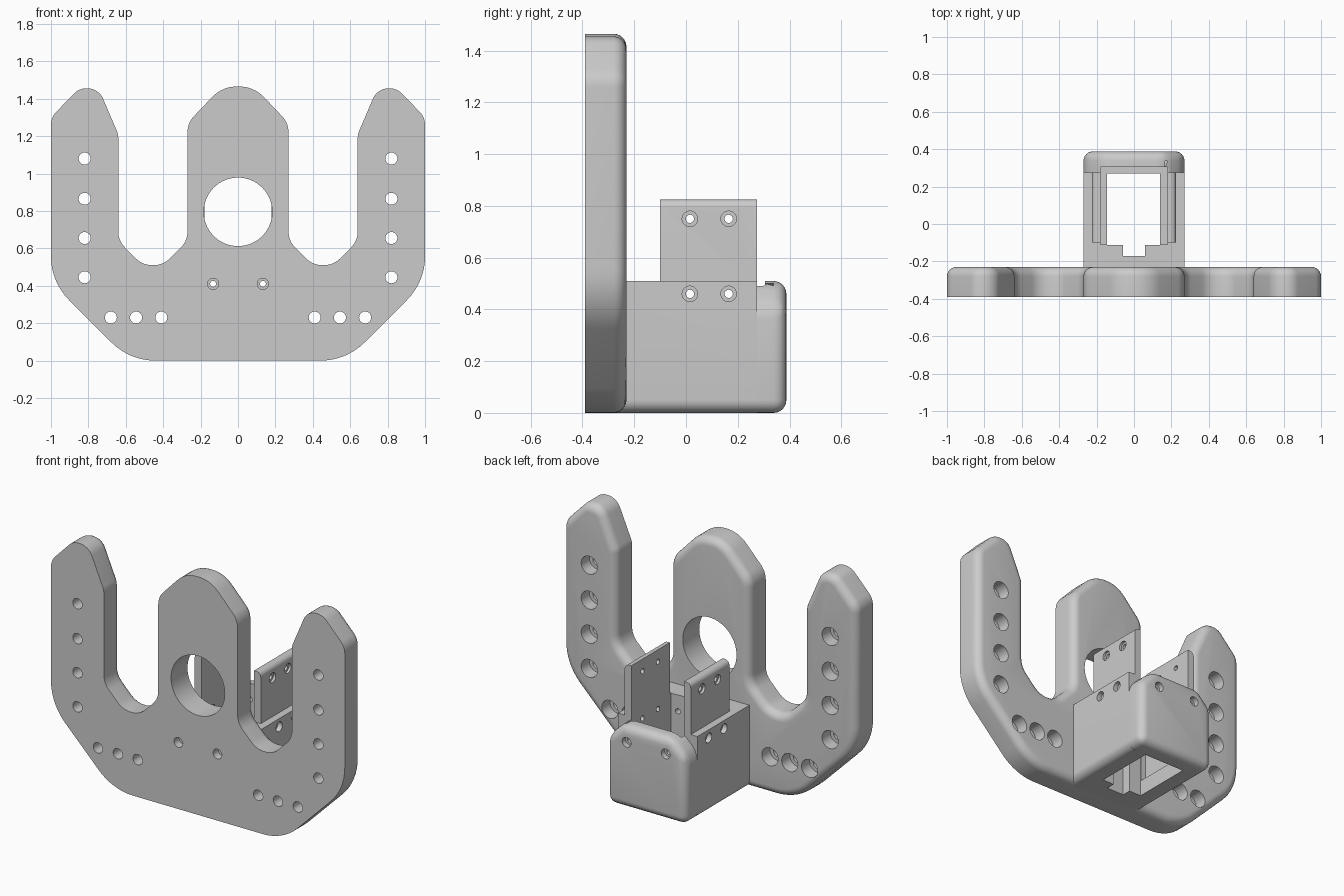
import bpy, bmesh
from math import tan, sin, pi, radians
from mathutils import Vector, Matrix

cube = bpy.data.objects.get("Cube")
if cube:
    bpy.data.objects.remove(cube)

grey = bpy.data.materials.new("plain grey")
grey.use_nodes = True
colour = (0.6, 0.6, 0.6, 1)
grey.diffuse_color = colour
grey.node_tree.nodes["Principled BSDF"].inputs["Base Color"].default_value = colour


def fillet(corners, steps=8):
    """Round each (x, z, radius) corner of a closed outline."""
    out = []
    for i, (x, z, r) in enumerate(corners):
        p = Vector((x, z))
        if r == 0:
            out.append(p)
            continue
        a = (Vector(corners[i - 1][:2]) - p).normalized()
        b = (Vector(corners[(i + 1) % len(corners)][:2]) - p).normalized()
        half = a.angle(b) / 2
        c = p + (a + b).normalized() * r / sin(half)
        start = (p + a * r / tan(half) - c).normalized()
        end = (p + b * r / tan(half) - c).normalized()
        out += [c + start.slerp(end, k / steps).normalized() * r for k in range(steps + 1)]
    return out


def make_object(name, bm):
    bmesh.ops.recalc_face_normals(bm, faces=bm.faces)
    mesh = bpy.data.meshes.new(name)
    bm.to_mesh(mesh)
    bm.free()
    mesh.materials.append(grey)
    obj = bpy.data.objects.new(name, mesh)
    bpy.context.collection.objects.link(obj)
    return obj


def prism(name, corners, y0, y1, round_back=0, round_sides=False):
    """Extrude a front outline along y and round its back edges."""
    bm = bmesh.new()
    front = bm.faces.new([bm.verts.new((p.x, y0, p.y)) for p in fillet(corners)])
    ext = bmesh.ops.extrude_face_region(bm, geom=[front], use_keep_orig=True)
    back = {v for v in ext["geom"] if isinstance(v, bmesh.types.BMVert)}
    for v in back:
        v.co.y = y1
    bmesh.ops.recalc_face_normals(bm, faces=bm.faces)
    if round_back:
        need = 1 if round_sides else 2
        edges = [e for e in bm.edges if sum(v in back for v in e.verts) >= need]
        bmesh.ops.bevel(bm, geom=edges, offset=round_back, segments=6,
                        profile=0.5, affect='EDGES', clamp_overlap=False)
    return make_object(name, bm)


def rod(axis, a, b, u, v, r, sides=32):
    """Cylinder along y at (x, z) = (u, v), or along x at (y, z) = (u, v)."""
    mid = (a + b) / 2
    if axis == 'y':
        m = Matrix.Translation((u, mid, v)) @ Matrix.Rotation(pi / 2, 4, 'X')
    else:
        m = Matrix.Translation((mid, u, v)) @ Matrix.Rotation(pi / 2, 4, 'Y')
    return lambda bm: bmesh.ops.create_cone(
        bm, cap_ends=True, segments=sides, radius1=r, radius2=r, depth=b - a, matrix=m)


def block(x0, x1, y0, y1, z0, z1):
    m = Matrix.Translation(((x0 + x1) / 2, (y0 + y1) / 2, (z0 + z1) / 2))
    m = m @ Matrix.Diagonal((x1 - x0, y1 - y0, z1 - z0, 1))
    return lambda bm: bmesh.ops.create_cube(bm, size=1, matrix=m)


def cut(obj, *solids):
    bm = bmesh.new()
    for solid in solids:
        solid(bm)
    cutter = make_object("cutter", bm)
    cutter.hide_render = True
    mod = obj.modifiers.new("cut", 'BOOLEAN')
    mod.operation, mod.solver, mod.object = 'DIFFERENCE', 'EXACT', cutter
    bpy.context.view_layer.objects.active = obj
    bpy.ops.object.modifier_apply(modifier=mod.name)
    bpy.data.objects.remove(cutter)


# Three-pronged face plate
half = [(0.58, 0, 0.33), (1, 0.42, 0.33), (1, 1.3, 0.1), (0.85, 1.455, 0.09),
        (0.745, 1.455, 0.09), (0.64, 1.21, 0.1), (0.64, 0.64, 0.12),
        (0.51, 0.51, 0.12), (0.4, 0.51, 0.12), (0.27, 0.64, 0.12),
        (0.27, 1.27, 0.12), (0.085, 1.465, 0.18)]
outline = half + [(-x, z, r) for x, z, r in reversed(half)]
plate = prism("face_plate", outline, -0.39, -0.23, 0.05)

# Box behind the plate, with a rounded rear lip
main = prism("box_body", [(-0.27, 0, 0.05), (0.27, 0, 0.05), (0.27, 0.51, 0),
                          (-0.27, 0.51, 0)], -0.285, 0.275)
lip = prism("box_rear_lip", [(-0.27, 0, 0), (0.27, 0, 0), (0.27, 0.41, 0), (0.17, 0.51, 0),
                             (-0.17, 0.51, 0), (-0.27, 0.41, 0)], 0.275, 0.388, 0.05, True)

# Upright side brackets with a rounded outer top edge
brackets = [prism(name, [(s * 0.18, 0.49, 0), (s * 0.225, 0.49, 0),
                         (s * 0.225, 0.825, 0.03), (s * 0.18, 0.825, 0)], -0.1, 0.275)
            for name, s in (("left_bracket", 1), ("right_bracket", -1))]

# Mounting holes in the wings, counterbored from behind, and the large centre hole
spots = [(s * 0.82, z) for s in (1, -1) for z in (0.445, 0.655, 0.865, 1.08)]
spots += [(s * x, 0.23) for s in (1, -1) for x in (0.41, 0.545, 0.68)]
cut(plate, rod('y', -0.5, -0.1, 0, 0.795, 0.183, 64),
    *[rod('y', -0.5, -0.1, x, z, 0.032) for x, z in spots])
cut(plate, *[rod('y', -0.31, -0.1, x, z, 0.055) for x, z in spots])

# Box cavity, floor opening, cable slot and the gap before the lip
for part in (main, lip):
    cut(part, block(-0.18, 0.18, -0.11, 0.305, 0.1, 0.7))
cut(main, block(-0.145, 0.14, -0.113, 0.27, -0.1, 0.7))
cut(main, block(-0.06, 0.06, -0.17, -0.05, -0.1, 0.7))
cut(lip, block(-0.4, 0.4, 0.2, 0.3, 0.49, 0.7))

# Screw holes from front to back, with wider heads at both ends
pair = (-0.133, 0.133)
for part in (plate, main, lip):
    cut(part, *[rod('y', -0.5, 0.5, x, 0.41, 0.016, 20) for x in pair])
cut(plate, *[rod('y', -0.5, -0.34, x, 0.41, 0.03, 24) for x in pair])
cut(lip, *[rod('y', 0.355, 0.5, x, 0.41, 0.03, 24) for x in pair])

# Screw holes across the box and brackets
for part, z, depth in [(main, 0.46, 0.24)] + [(b, 0.75, 0.21) for b in brackets]:
    cut(part, *[rod('x', -0.5, 0.5, y, z, 0.016, 20) for y in (0.015, 0.165)])
    cut(part, *[rod('x', min(s * depth, s * 0.5), max(s * depth, s * 0.5), y, z, 0.03, 24)
                for y in (0.015, 0.165) for s in (1, -1)])

# Smooth the rounded edges, keep the rest sharp
for part in (plate, main, lip, *brackets):
    bpy.ops.object.select_all(action='DESELECT')
    part.select_set(True)
    bpy.context.view_layer.objects.active = part
    bpy.ops.object.shade_smooth_by_angle(angle=radians(30))
